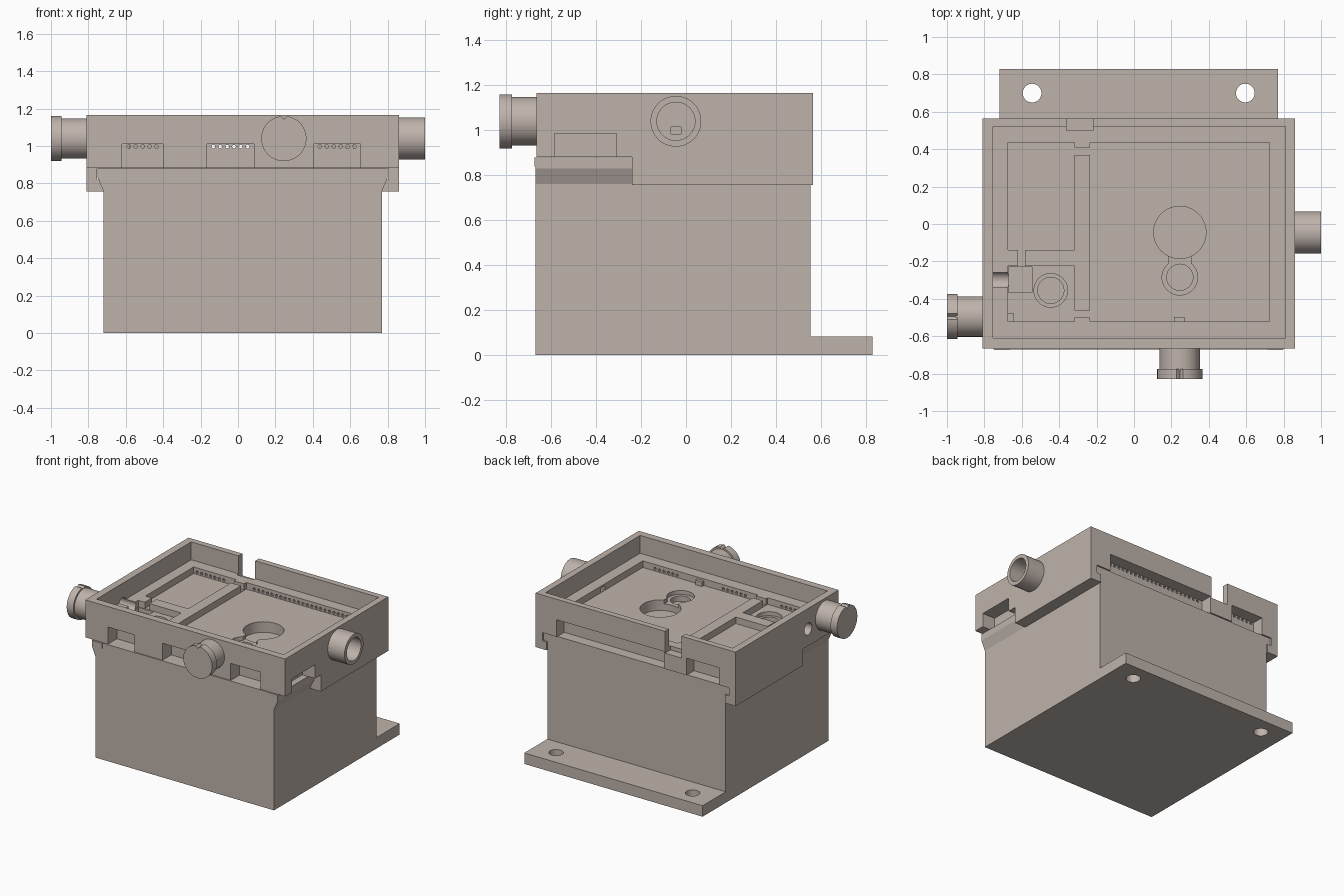
import bpy, bmesh, math
from mathutils import Matrix, Vector

old = bpy.data.objects.get("Cube")
if old:
    bpy.data.objects.remove(old, do_unlink=True)

mat = bpy.data.materials.new("warm grey plastic")
mat.use_nodes = True
COLOUR = (0.52, 0.45, 0.41, 1)
mat.diffuse_color = COLOUR
mat.node_tree.nodes["Principled BSDF"].inputs["Base Color"].default_value = COLOUR


def make(name, bm):
    mesh = bpy.data.meshes.new(name)
    bmesh.ops.recalc_face_normals(bm, faces=bm.faces)
    bm.to_mesh(mesh)
    bm.free()
    mesh.materials.append(mat)
    obj = bpy.data.objects.new(name, mesh)
    bpy.context.collection.objects.link(obj)
    return obj


def box(x0, x1, y0, y1, z0, z1, name="cutter"):
    bm = bmesh.new()
    size = Matrix.Diagonal((x1 - x0, y1 - y0, z1 - z0, 1))
    mid = Matrix.Translation(((x0 + x1) / 2, (y0 + y1) / 2, (z0 + z1) / 2))
    bmesh.ops.create_cube(bm, size=1, matrix=mid @ size)
    return make(name, bm)


def rods(pairs, r, name="cutter", sides=40):
    """Cylinders between pairs of end points."""
    bm = bmesh.new()
    for a, b in pairs:
        a, b = Vector(a), Vector(b)
        turn = (b - a).to_track_quat('Z', 'Y').to_matrix().to_4x4()
        bmesh.ops.create_cone(bm, cap_ends=True, segments=sides, radius1=r, radius2=r,
                              depth=(b - a).length,
                              matrix=Matrix.Translation((a + b) / 2) @ turn)
    return make(name, bm)


def rod(a, b, r, name="cutter"):
    return rods([(a, b)], r, name)


def prism(name, profile, y0, y1):
    """Extrude an x-z outline along y."""
    bm = bmesh.new()
    face = bm.faces.new([bm.verts.new((x, y0, z)) for x, z in profile])
    out = bmesh.ops.extrude_face_region(bm, geom=[face])["geom"]
    bmesh.ops.translate(bm, vec=(0, y1 - y0, 0),
                        verts=[v for v in out if isinstance(v, bmesh.types.BMVert)])
    return make(name, bm)


def combine(obj, others, operation='DIFFERENCE'):
    for other in others:
        mod = obj.modifiers.new("bool", 'BOOLEAN')
        mod.operation, mod.solver, mod.object = operation, 'EXACT', other
        bpy.context.view_layer.update()
        deps = bpy.context.evaluated_depsgraph_get()
        mesh = bpy.data.meshes.new_from_object(obj.evaluated_get(deps))
        obj.modifiers.clear()
        obj.data = mesh
        bpy.data.objects.remove(other, do_unlink=True)


def smooth(obj):
    bpy.ops.object.select_all(action='DESELECT')
    obj.select_set(True)
    bpy.context.view_layer.objects.active = obj
    bpy.ops.object.shade_smooth_by_angle(angle=math.radians(30))


L, R = -0.72, 0.77          # base sides
MID = (L + R) / 2
FLOOR, POCKET, SEAM, AXIS = 1.03, 0.98, 0.88, 1.04

# Base block with flared rails along its upper sides
half = R - MID
right_side = [(half, 0), (half, 0.76), (half + 0.03, 0.83), (half + 0.03, SEAM)]
outline = [(MID + x, z) for x, z in right_side] + [(MID - x, z) for x, z in reversed(right_side)]
base = prism("base_block", outline, -0.67, 0.555)

# Mounting foot with two screw holes
foot = box(L, R, 0.55, 0.83, 0, 0.083, "mounting_foot")
combine(foot, [rod((x, 0.7, -0.1), (x, 0.7, 0.2), 0.05) for x in (-0.545, 0.595)])

# Upper housing: side skirts that hook over the rails
head = box(-0.81, 0.86, -0.665, 0.565, 0.757, 1.165, "upper_housing")
cuts = [
    box(L, R, -0.8, 0.7, 0.7, SEAM),
    box(L - 0.034, R + 0.034, -0.8, 0.7, 0.82, SEAM + 0.001),
    box(-1, 1, -0.8, -0.24, 0.7, SEAM + 0.002),
    # Tray and rear cable gap
    box(-0.755, 0.81, -0.61, 0.52, FLOOR, 1.3),
    box(-0.36, -0.22, 0.5, 0.7, 1.0, 1.3),
    # Pockets in the tray floor
    box(-0.675, -0.318, -0.14, 0.435, POCKET, 1.1),
    box(-0.235, 0.725, -0.52, 0.435, POCKET, 1.1),
    box(-0.675, -0.318, -0.52, -0.225, POCKET, 1.1),
    box(-0.67, -0.545, -0.365, -0.23, 0.95, 1.1),
    # Wire channels between pockets
    box(-0.33, -0.22, 0.37, 0.408, POCKET + 0.003, 1.1),
    box(-0.33, -0.22, -0.5, -0.462, POCKET + 0.003, 1.1),
    box(-0.62, -0.583, -0.24, -0.13, POCKET + 0.003, 1.1),
    # Round seats
    rod((0.245, -0.045, 0.9), (0.245, -0.045, 1.1), 0.14),
    rod((0.245, -0.285, 0.95), (0.245, -0.285, 1.1), 0.095),
    rod((0.245, -0.285, 0.91), (0.245, -0.285, 1.1), 0.07),
    box(0.185, 0.305, -0.21, -0.16, 0.95, 1.1),
    rod((-0.445, -0.355, 0.95), (-0.445, -0.355, 1.1), 0.09),
    rod((-0.445, -0.355, 0.91), (-0.445, -0.355, 1.1), 0.07),
    # Side cable hole and side socket window
    rod((-0.9, -0.3, 1.01), (-0.66, -0.3, 1.01), 0.045),
    box(0.755, 1, -0.585, -0.31, 0.8, 0.985),
]
# Socket windows, each with a row of pin holes
pins = []
for x0, x1, rear in [(-0.62, -0.4, 0), (-0.165, 0.085, 0), (0.405, 0.655, 0),
                     (-0.21, 0.685, 1), (-0.67, -0.4, 1)]:
    ys = (0.475, 0.7) if rear else (-0.8, -0.56)
    cuts.append(box(x0, x1, *ys, 0.8, 1.01))
    count = int((x1 - x0 - 0.01) / 0.037)
    start = (x0 + x1 - (count - 1) * 0.037) / 2
    wall = (0.42, 0.49) if rear else (-0.575, -0.505)
    pins += [((start + i * 0.037, wall[0], 0.997), (start + i * 0.037, wall[1], 0.997))
             for i in range(count)]
cuts.append(rods(pins, 0.01, sides=10))
# Tube socket on the right, its bore and feed slot
combine(head, cuts)
combine(head, [rod((0.83, -0.045, AXIS), (1.0, -0.045, AXIS), 0.113)], 'UNION')
combine(head, [rod((0.83, -0.045, AXIS), (1.1, -0.045, AXIS), 0.085),
               box(0.69, 0.85, -0.067, -0.023, POCKET + 0.003, 1.015)])
smooth(head)


# Round capped plugs, with a pointer notch in the cap rim
def plug(name, x, y, direction, start, length):
    d = Vector(direction)
    origin = Vector((x, y, AXIS))
    cap_start = start + length - 0.055
    body = rod(origin + d * (start - 0.02), origin + d * (cap_start + 0.01), 0.108, name)
    cap = rod(origin + d * cap_start, origin + d * (start + length), 0.121, name + "_cap")
    top = Vector((0, 0, 0.125))
    a, b = origin + top + d * (cap_start - 0.02), origin + top + d * (start + length + 0.02)
    combine(cap, [rods([(a, b)], 0.022, sides=4)])
    smooth(body)
    smooth(cap)


plug("front_plug", 0.245, 0, (0, -1, 0), 0.665, 0.165)
plug("left_plug", 0, -0.495, (-1, 0, 0), 0.81, 0.19)

# Feed slots from the plugs into the pockets, as shallow ledges
box(0.215, 0.27, -0.521, -0.497, POCKET - 0.005, 1.015, "front_feed_ledge")
box(-0.676, -0.645, -0.52, -0.475, POCKET - 0.005, 1.015, "left_feed_ledge")

# Slim guide strips on the front corners
for name, x in (("left_guide_strip", -0.705), ("right_guide_strip", 0.755)):
    box(x - 0.042, x + 0.042, -0.674, -0.66, 0.84, SEAM, name)
